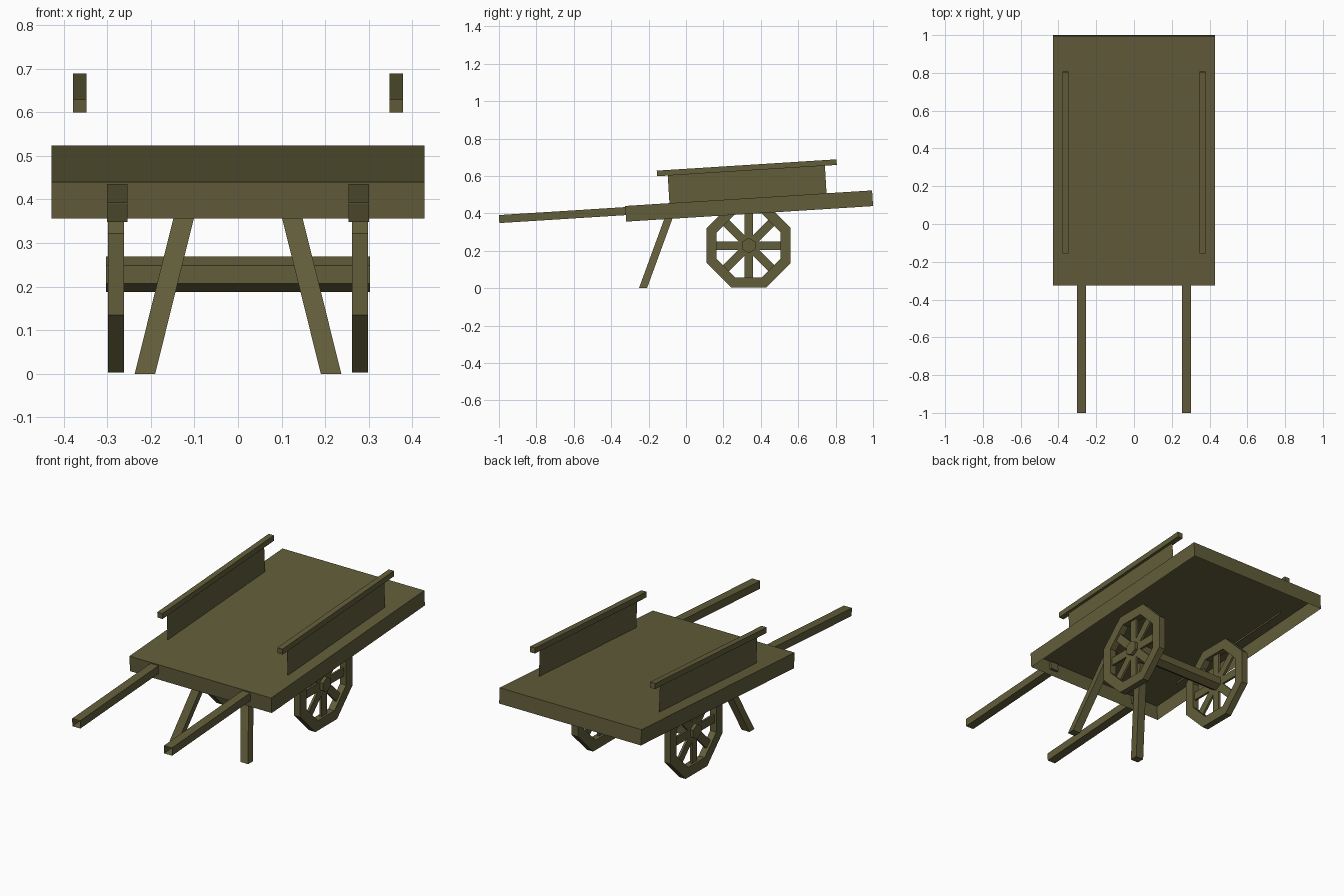
import bpy, bmesh, math
from mathutils import Vector, Matrix

if "Cube" in bpy.data.objects:
    bpy.data.objects.remove(bpy.data.objects["Cube"])

wood = bpy.data.materials.new("olive wood")
wood.diffuse_color = (0.122, 0.109, 0.042, 1)
wood.use_nodes = True
wood.node_tree.nodes["Principled BSDF"].inputs["Base Color"].default_value = wood.diffuse_color
TILT = math.atan(0.0629)


def finish(name, bm):
    me = bpy.data.meshes.new(name)
    bm.to_mesh(me)
    bm.free()
    me.materials.append(wood)
    ob = bpy.data.objects.new(name, me)
    bpy.context.collection.objects.link(ob)
    return ob


def box(name, centre, size, angle=0.0, open_side=None):
    """Box turned about x; open_side is the local normal of a face left out."""
    bm = bmesh.new()
    bmesh.ops.create_cube(bm, size=1)
    bm.normal_update()
    if open_side:
        gone = [f for f in bm.faces if f.normal.dot(Vector(open_side)) > 0.9]
        bmesh.ops.delete(bm, geom=gone, context='FACES')
    bm.transform(Matrix.Translation(centre) @ Matrix.Rotation(angle, 4, 'X')
                 @ Matrix.Diagonal((*size, 1)))
    return finish(name, bm)


def ring_points(x, r, n, start, cy, cz):
    return [(x, cy + r * math.cos(start + i * math.tau / n),
             cz + r * math.sin(start + i * math.tau / n)) for i in range(n)]


# Bed: tilted tray, open underneath
box("bed", (0, 0.3375, 0.4396), (0.856, 1.3226, 0.084), TILT, (0, 0, -1))

# Axle: hexagonal bar
CY, CZ = 0.335, 0.228
bm = bmesh.new()
ends = [[bm.verts.new(p) for p in ring_points(x, 0.041, 6, math.pi / 2, CY, CZ)]
        for x in (-0.303, 0.303)]
for i in range(6):
    j = (i + 1) % 6
    bm.faces.new((ends[0][i], ends[0][j], ends[1][j], ends[1][i]))
for e in ends:
    bm.faces.new(e)
bmesh.ops.recalc_face_normals(bm, faces=bm.faces)
finish("axle", bm)

for side, word in ((-1, "left"), (1, "right")):
    # Handle: hollow, open at the grip end
    box(word + "_handle", (side * 0.277, -0.655, 0.3915), (0.048, 0.69, 0.043),
        TILT, (0, -1, 0))

    # Top rail and thin side panel
    box(word + "_rail", (side * 0.3625, 0.325, 0.644), (0.031, 0.963, 0.03), TILT)
    bm = bmesh.new()
    bm.faces.new([bm.verts.new((side * 0.3625, y, z)) for y, z in
                  ((-0.088, 0.445), (0.752, 0.498), (0.742, 0.665), (-0.098, 0.612))])
    finish(word + "_side_panel", bm)

    # Splayed leg, cut level at the ground
    bm = bmesh.new()
    bmesh.ops.create_cube(bm, size=1)
    for v in bm.verts:
        z = 0.45 if v.co.z > 0 else 0.0
        v.co = (side * (0.2135 - 0.249 * z) + v.co.x * 0.047,
                -0.23 + 0.365 * z + v.co.y * 0.043, z)
    finish(word + "_leg", bm)

    # Wheel rim: octagonal ring standing on a flat
    bm = bmesh.new()
    k = math.cos(math.pi / 8)
    loops = [[bm.verts.new(p) for p in ring_points(side * x, r / k, 8, math.pi / 8, CY, CZ)]
             for x, r in ((0.261, 0.225), (0.298, 0.225), (0.298, 0.171), (0.261, 0.171))]
    for a in range(4):
        b = (a + 1) % 4
        for i in range(8):
            j = (i + 1) % 8
            bm.faces.new((loops[a][i], loops[a][j], loops[b][j], loops[b][i]))
    bmesh.ops.recalc_face_normals(bm, faces=bm.faces)
    finish(word + "_wheel_rim", bm)

    # Eight flat spokes
    bm = bmesh.new()
    for i in range(8):
        m = (Matrix.Translation((side * 0.28, CY, CZ))
             @ Matrix.Rotation(i * math.pi / 4, 4, 'X')
             @ Matrix.Translation((0, 0.1, 0))
             @ Matrix.Diagonal((0.012, 0.15, 0.045, 1)))
        bmesh.ops.create_cube(bm, size=1, matrix=m)
    finish(word + "_wheel_spokes", bm)
